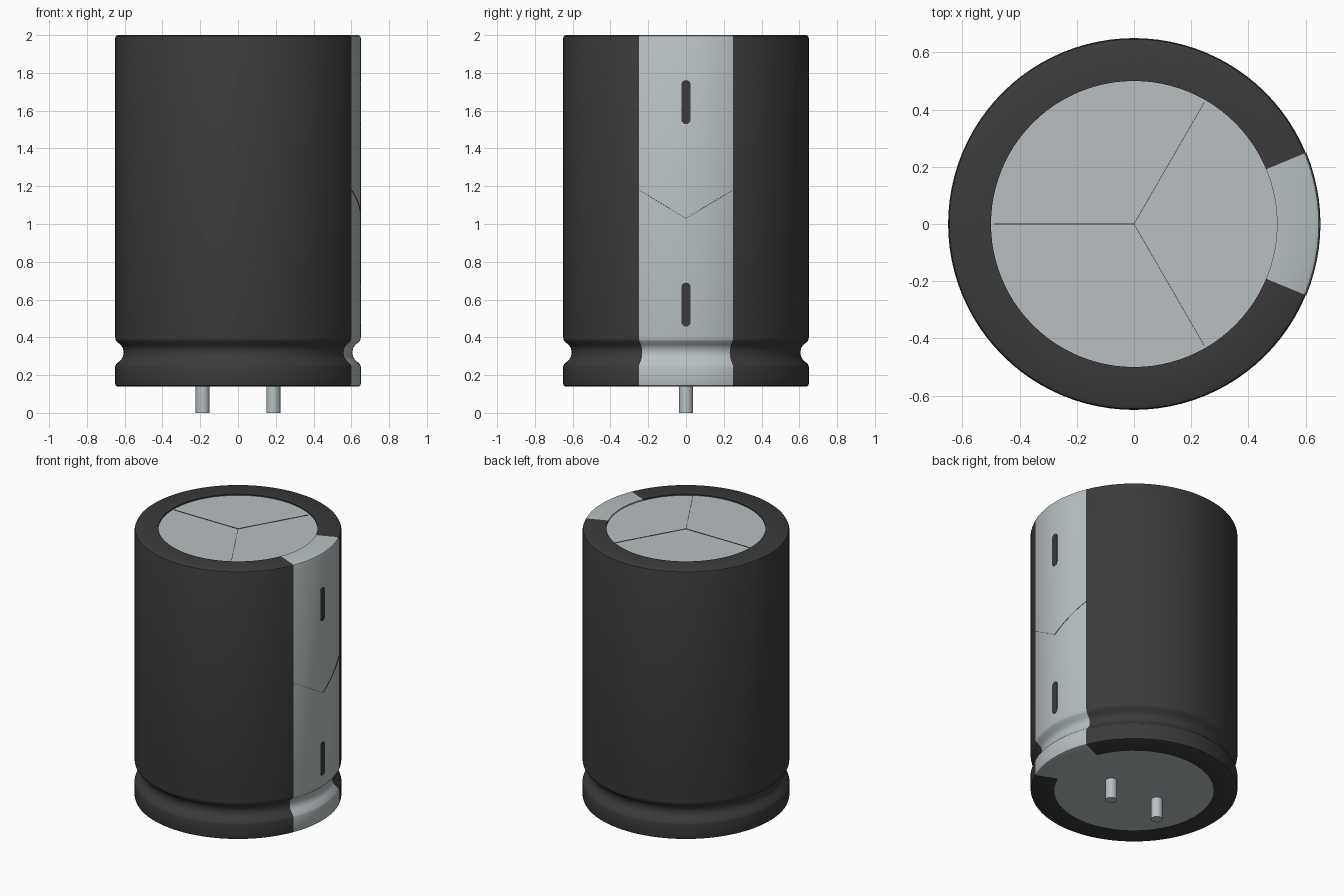
import bpy, bmesh, math
from mathutils import Matrix, Vector

cube = bpy.data.objects.get("Cube")
if cube:
    bpy.data.objects.remove(cube, do_unlink=True)


def material(name, rgb):
    m = bpy.data.materials.new(name)
    m.use_nodes = True
    m.diffuse_color = (*rgb, 1)
    m.node_tree.nodes["Principled BSDF"].inputs["Base Color"].default_value = (*rgb, 1)
    return m


DARK = material("charcoal sleeve", (0.043, 0.043, 0.043))
LIGHT = material("pale grey metal", (0.48, 0.53, 0.54))

R, CORE_R, BASE, TOP = 0.65, 0.5, 0.14, 2.0
SEGS = 96
STRIPE = math.radians(22.5)


def finish(bm, name, mats, smooth=True):
    bmesh.ops.recalc_face_normals(bm, faces=bm.faces)
    me = bpy.data.meshes.new(name)
    bm.to_mesh(me)
    bm.free()
    ob = bpy.data.objects.new(name, me)
    bpy.context.collection.objects.link(ob)
    for m in mats:
        me.materials.append(m)
    if smooth:
        bpy.ops.object.select_all(action='DESELECT')
        ob.select_set(True)
        bpy.context.view_layer.objects.active = ob
        bpy.ops.object.shade_smooth_by_angle(angle=math.radians(35))
    return ob


def cylinder(name, r, z0, z1, x=0.0, segs=32):
    bm = bmesh.new()
    bmesh.ops.create_cone(bm, cap_ends=True, segments=segs, radius1=r, radius2=r,
                          depth=z1 - z0,
                          matrix=Matrix.Translation((x, 0, (z0 + z1) / 2)))
    return finish(bm, name, [LIGHT])


def prism(name, outline, x0, x1):
    """Extrude a (y, z) outline along x as a thin dark plate."""
    bm = bmesh.new()
    a = [bm.verts.new((x0, y, z)) for y, z in outline]
    f = bm.faces.new(a)
    g = bmesh.ops.extrude_face_region(bm, geom=[f])
    verts = [v for v in g["geom"] if isinstance(v, bmesh.types.BMVert)]
    bmesh.ops.translate(bm, verts=verts, vec=(x1 - x0, 0, 0))
    return finish(bm, name, [DARK], smooth=False)


# Sleeve: lathed closed profile with rounded rims and a crimped groove
profile = [(CORE_R, BASE), (R - 0.012, BASE), (R - 0.003, BASE + 0.004), (R, BASE + 0.014),
           (R, 0.245), (R - 0.004, 0.257), (R - 0.030, 0.281), (R - 0.041, 0.298),
           (R - 0.045, 0.320), (R - 0.041, 0.342), (R - 0.030, 0.359), (R - 0.008, 0.377),
           (R - 0.002, 0.387), (R, 0.400),
           (R, TOP - 0.016), (R - 0.004, TOP - 0.005), (R - 0.014, TOP), (CORE_R, TOP)]
bm = bmesh.new()
rings = []
for i in range(SEGS):
    a = 2 * math.pi * i / SEGS
    rings.append([bm.verts.new((r * math.cos(a), r * math.sin(a), z)) for r, z in profile])
n = len(profile)
for i in range(SEGS):
    p, q = rings[i], rings[(i + 1) % SEGS]
    mid = 2 * math.pi * (i + 0.5) / SEGS
    in_stripe = min(mid, 2 * math.pi - mid) < STRIPE
    for j in range(n):
        k = (j + 1) % n
        f = bm.faces.new((p[j], q[j], q[k], p[k]))
        f.material_index = 1 if in_stripe else 0
finish(bm, "sleeve", [DARK, LIGHT])

# Metal can showing at both ends, slightly recessed on top
CAP = TOP - 0.008
cylinder("can_core", CORE_R + 0.0005, BASE, CAP, segs=SEGS)

# Terminal pins
for side, x in (("left", 0.187), ("right", -0.187)):
    cylinder(side + "_pin", 0.037, 0.0, BASE + 0.02, x=x)

# Three fine vent score lines on the cap
bm = bmesh.new()
for deg in (60, 180, 300):
    m = (Matrix.Rotation(math.radians(deg), 4, 'Z')
         @ Matrix.Translation((0.245, 0, CAP))
         @ Matrix.Diagonal((0.49, 0.002, 0.005, 1)))
    bmesh.ops.create_cube(bm, size=1, matrix=m)
finish(bm, "vent_lines", [DARK], smooth=False)

# Rounded minus marks on the stripe
for name, zc in (("upper_mark", 1.645), ("lower_mark", 0.573)):
    w, h = 0.025, 0.117
    pts = []
    for i in range(14):
        t = math.pi * (i % 7) / 6 + (math.pi if i > 6 else 0)
        off = h - w if i < 7 else w - h
        pts.append((w * math.cos(t), zc + off + w * math.sin(t)))
    prism(name, pts, R - 0.003, R + 0.001)

# Hairline chevron wrapping over the stripe
bm = bmesh.new()
STEPS = 12
prev = None
for i in range(STEPS + 1):
    a = STRIPE * (2 * i / STEPS - 1)
    z = 1.03 + 0.15 * abs(math.sin(a)) / math.sin(STRIPE)
    d = Vector((math.cos(a), math.sin(a), 0))
    ring = [bm.verts.new(d * r + Vector((0, 0, z + dz)))
            for r, dz in ((R - 0.003, -0.001), (R + 0.002, -0.001),
                          (R + 0.002, 0.001), (R - 0.003, 0.001))]
    if prev:
        for j in range(4):
            k = (j + 1) % 4
            bm.faces.new((prev[j], ring[j], ring[k], prev[k]))
    prev = ring
finish(bm, "stripe_chevron", [DARK], smooth=False)
